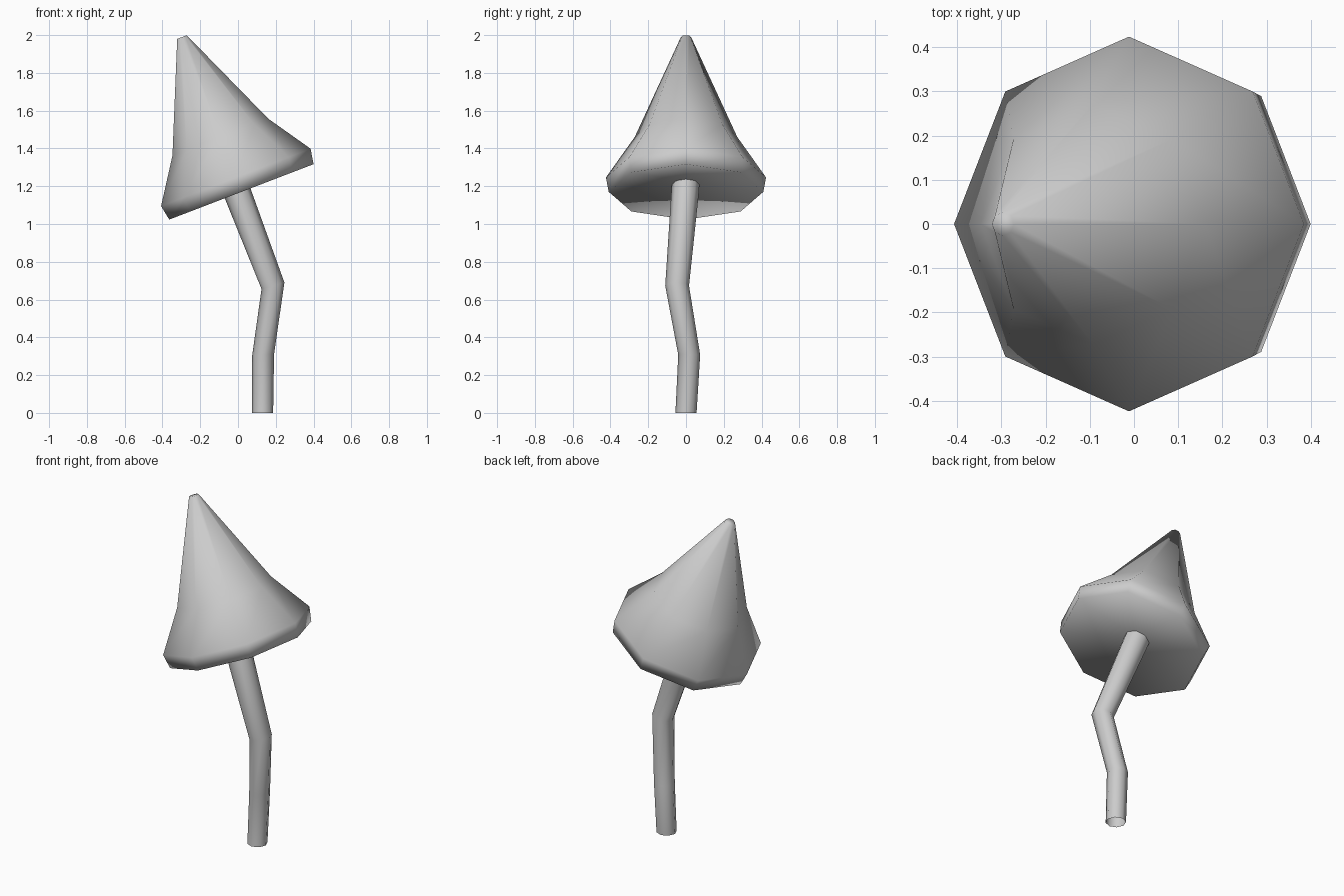
import bpy, bmesh, math
from mathutils import Matrix, Vector

SIDES = 8
TILT = 21

default = bpy.data.objects.get("Cube")
if default:
    bpy.data.objects.remove(default, do_unlink=True)

grey = bpy.data.materials.new("plain grey")
grey.use_nodes = True
colour = (0.6, 0.6, 0.6, 1)
grey.diffuse_color = colour
grey.node_tree.nodes["Principled BSDF"].inputs["Base Color"].default_value = colour


def add_ring(bm, centre, radius, tilt):
    """Ring of vertices leaning sideways by tilt degrees."""
    turn = Matrix.Rotation(math.radians(-tilt), 3, 'Y')
    step = math.tau / SIDES
    return [bm.verts.new(Vector(centre) + turn @ Vector(
        (radius * math.cos(i * step), radius * math.sin(i * step), 0)))
        for i in range(SIDES)]


def loft(name, rings, base_apex=None, close_top=False):
    """Skin a list of (centre, radius, tilt) rings into a smooth object."""
    bm = bmesh.new()
    loops = [add_ring(bm, *ring) for ring in rings]
    for low, high in zip(loops, loops[1:]):
        for i in range(SIDES):
            j = (i + 1) % SIDES
            bm.faces.new((low[i], low[j], high[j], high[i]))
    if base_apex is not None:
        apex = bm.verts.new(base_apex)
        for i in range(SIDES):
            bm.faces.new((loops[0][(i + 1) % SIDES], loops[0][i], apex))
    if close_top:
        bm.faces.new(loops[-1])
    for face in bm.faces:
        face.smooth = True
    mesh = bpy.data.meshes.new(name)
    bm.to_mesh(mesh)
    bm.free()
    mesh.materials.append(grey)
    obj = bpy.data.objects.new(name, mesh)
    bpy.context.collection.objects.link(obj)
    return obj


# Bent stem, open at the foot, running up into the cap
loft("stem", [
    ((0.13, 0, 0), 0.056, 0),
    ((0.133, 0.017, 0.307), 0.058, 3),
    ((0.185, -0.047, 0.673), 0.063, 16),
    ((-0.003, -0.005, 1.165), 0.073, TILT),
    ((-0.03, 0, 1.235), 0.073, TILT),
])

# Leaning pointed cap with a shallow hollow underside
cap_base = Vector((0.018, 0, 1.17))
lean = math.radians(TILT)
axis = Vector((-math.sin(lean), 0, math.cos(lean)))
profile = [(0, 0.409), (0.082, 0.424), (0.31, 0.272), (0.878, 0.027)]
loft("cap", [(cap_base + axis * h, r, TILT) for h, r in profile],
     base_apex=cap_base + axis * 0.06, close_top=True)
